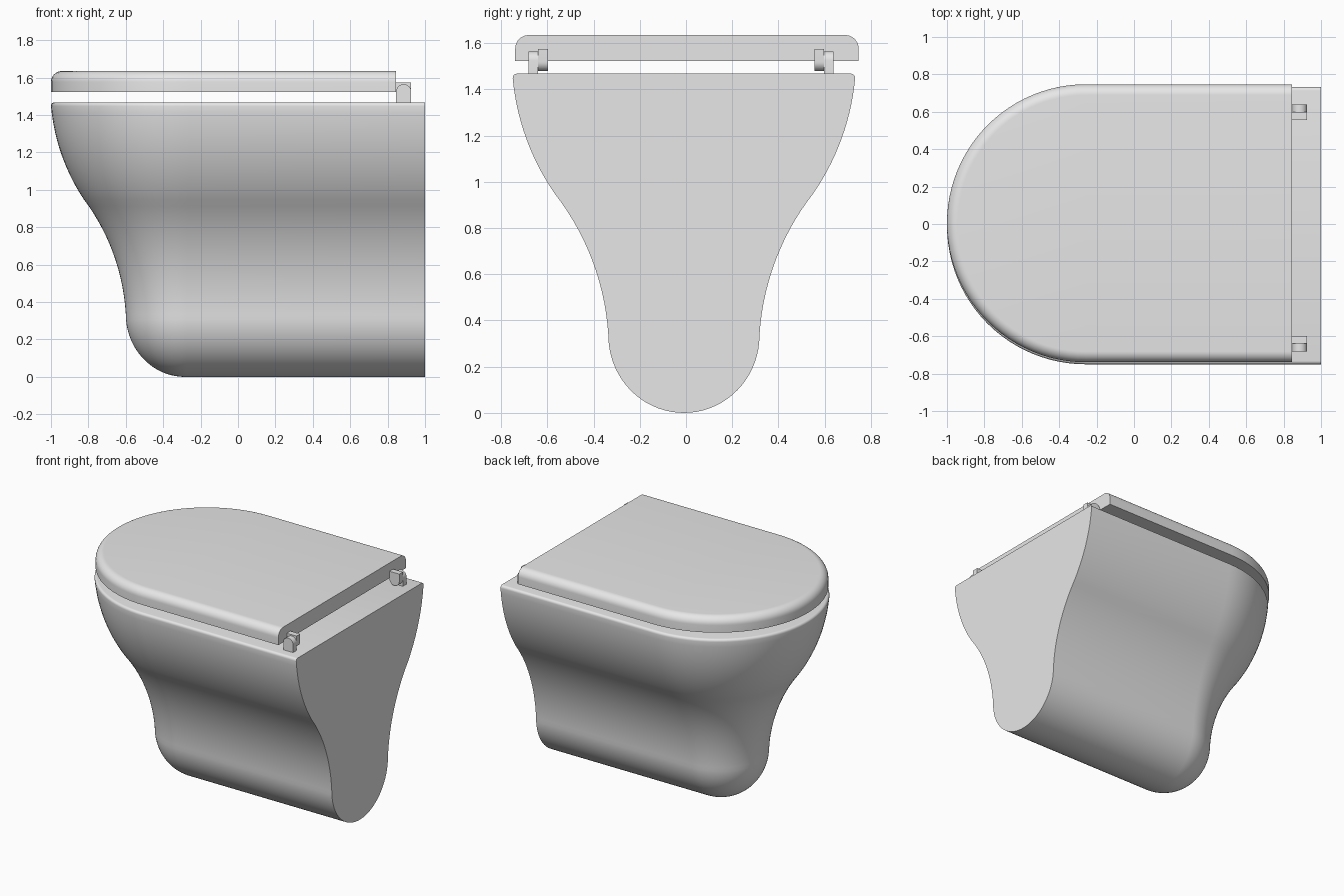
import bpy, bmesh, math
from mathutils import Vector

cube = bpy.data.objects.get("Cube")
if cube:
    bpy.data.objects.remove(cube, do_unlink=True)

# One plain ceramic grey for everything
grey = bpy.data.materials.new("ceramic grey")
grey.use_nodes = True
grey.diffuse_color = (0.8, 0.8, 0.8, 1)
grey.node_tree.nodes["Principled BSDF"].inputs["Base Color"].default_value = (0.8, 0.8, 0.8, 1)


def finish(bm, name):
    """Turn a bmesh into a smooth-shaded object with sharp edges kept."""
    bmesh.ops.recalc_face_normals(bm, faces=bm.faces[:])
    mesh = bpy.data.meshes.new(name)
    bm.to_mesh(mesh)
    bm.free()
    mesh.materials.append(grey)
    obj = bpy.data.objects.new(name, mesh)
    bpy.context.collection.objects.link(obj)
    bpy.ops.object.select_all(action='DESELECT')
    obj.select_set(True)
    bpy.context.view_layer.objects.active = obj
    bpy.ops.object.shade_smooth_by_angle(angle=math.radians(30))
    return obj


def arc(p, q, sag, n=14):
    """Circular arc from p to q; positive sag bulges to the right of travel."""
    p, q = Vector(p), Vector(q)
    d = q - p
    half = 2 * math.atan(2 * sag / d.length)
    radius = d.length / 2 / math.sin(half)
    side = Vector((d.y, -d.x)).normalized()
    centre = (p + q) / 2 + side * (sag - radius)
    pts = []
    for i in range(n + 1):
        a = half * (2 * i / n - 1)
        pts.append(centre + radius * (side * math.cos(a) + d.normalized() * math.sin(a)))
    return pts


def ellipse(cr, cz, a, b, start, end, n):
    angles = [math.radians(start + (end - start) * i / n) for i in range(n + 1)]
    return [Vector((cr + a * math.cos(t), cz + b * math.sin(t))) for t in angles]


def d_loft(name, profile, cx, slant, cy, back, n=48):
    """Sweep a (radius, height) profile round a D-shaped plan with a flat back."""
    bm = bmesh.new()
    rings = []
    for r, z in profile:
        c = cx + slant * r
        plan = [(back, r)]
        for i in range(n + 1):
            t = math.pi / 2 + math.pi * i / n
            plan.append((c + r * math.cos(t), r * math.sin(t)))
        plan.append((back, -r))
        rings.append([bm.verts.new((x, y + cy, z)) for x, y in plan])
    for low, high in zip(rings, rings[1:]):
        for i in range(len(low)):
            j = (i + 1) % len(low)
            bm.faces.new((low[i], low[j], high[j], high[i]))
    bm.faces.new(rings[-1])
    if profile[0][0] > 0.001:
        bm.faces.new(rings[0])
    bmesh.ops.remove_doubles(bm, verts=bm.verts[:], dist=0.0002)
    # Merge the flat back strips into one face
    flat = [f for f in bm.faces if all(abs(v.co.x - back) < 0.0005 for v in f.verts)]
    bmesh.ops.dissolve_faces(bm, faces=flat)
    return finish(bm, name)


# Bowl: rounded foot, concave waist, convex rim with a small edge radius
foot = ellipse(0, 0.335, 0.327, 0.335, -90, 0, 18)
foot[0].x = 0
waist = arc((0.327, 0.335), (0.56, 0.95), -0.05)
flare = arc((0.56, 0.95), (0.741, 1.448), 0.034)
rim = ellipse(0.723, 1.45, 0.018, 0.018, 0, 90, 5)
d_loft("bowl", foot + waist[1:] + flare[1:] + rim[1:], -0.284, 0.034, -0.009, 1.0)

# Lid: flat slab with a rounded upper edge
lid = [Vector((0.743, 1.524))] + ellipse(0.685, 1.577, 0.058, 0.058, 0, 90, 10)
d_loft("lid", lid, -0.257, 0, 0.004, 0.846)


def hinge_piece(name, y0, y1, flat_z, round_z):
    """Block with one flat end and one half-round end, extruded along y."""
    x, r = 0.886, 0.04
    s = 1 if round_z > flat_z else -1
    shape = [(x + r, flat_z)]
    for i in range(17):
        t = math.pi * i / 16
        shape.append((x + r * math.cos(t), round_z - s * r + s * r * math.sin(t)))
    shape.append((x - r, flat_z))
    bm = bmesh.new()
    face = bm.faces.new([bm.verts.new((px, y0, pz)) for px, pz in shape])
    new = bmesh.ops.extrude_face_region(bm, geom=[face])["geom"]
    verts = [v for v in new if isinstance(v, bmesh.types.BMVert)]
    bmesh.ops.translate(bm, verts=verts, vec=(0, y1 - y0, 0))
    return finish(bm, name)


# Hinges: outer post stands on the bowl, inner knuckle hangs at lid height
mid = -0.021
for side, s in (("front", -1), ("back", 1)):
    hinge_piece(side + "_hinge_post", mid + s * 0.619, mid + s * 0.66, 1.466, 1.565)
    hinge_piece(side + "_hinge_knuckle", mid + s * 0.577, mid + s * 0.619, 1.574, 1.479)
